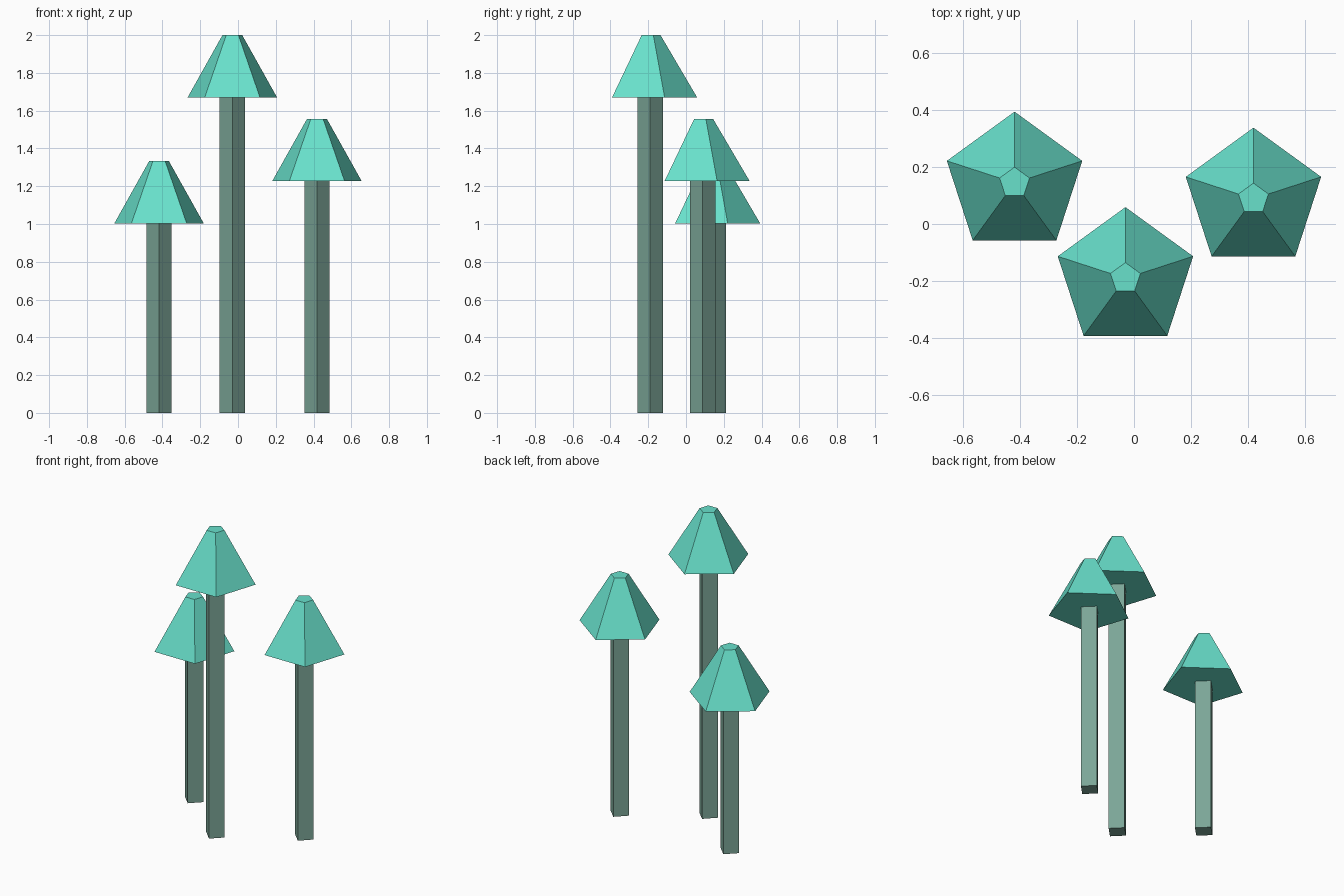
import bpy
import math

if "Cube" in bpy.data.objects:
    bpy.data.objects.remove(bpy.data.objects["Cube"])


def material(name, color):
    mat = bpy.data.materials.new(name)
    mat.diffuse_color = (*color, 1)
    mat.use_nodes = True
    mat.node_tree.nodes["Principled BSDF"].inputs["Base Color"].default_value = mat.diffuse_color
    return mat


CAP_MAT = material("mint", (0.14, 0.75, 0.60))
STEM_MAT = material("grey_green", (0.20, 0.38, 0.31))
CAP_HEIGHT = 0.33


def frustum(name, sides, r_bottom, r_top, x, y, z0, z1, mat):
    """Flat-shaded prism or frustum with one corner pointing to +y."""
    bpy.ops.mesh.primitive_cone_add(
        vertices=sides, radius1=r_bottom, radius2=r_top, depth=z1 - z0,
        location=(x, y, (z0 + z1) / 2))
    obj = bpy.context.object
    obj.name = name
    # Turn the first corner to +y whatever its starting angle
    first = obj.data.vertices[0].co
    obj.rotation_euler.z = math.pi / 2 - math.atan2(first.y, first.x)
    obj.data.materials.append(mat)


# Each mushroom: centre x, centre y, total height
mushrooms = {
    "left": (-0.418, 0.144, 1.333),
    "middle": (-0.03, -0.19, 2.0),
    "right": (0.418, 0.088, 1.557),
}

for side, (x, y, top) in mushrooms.items():
    rim = top - CAP_HEIGHT
    # Square stem set cornerwise
    frustum(f"{side}_stem", 4, 0.067, 0.067, x, y, 0, rim, STEM_MAT)
    # Five-sided cap with a small flat top
    frustum(f"{side}_cap", 5, 0.249, 0.055, x, y, rim, top, CAP_MAT)
